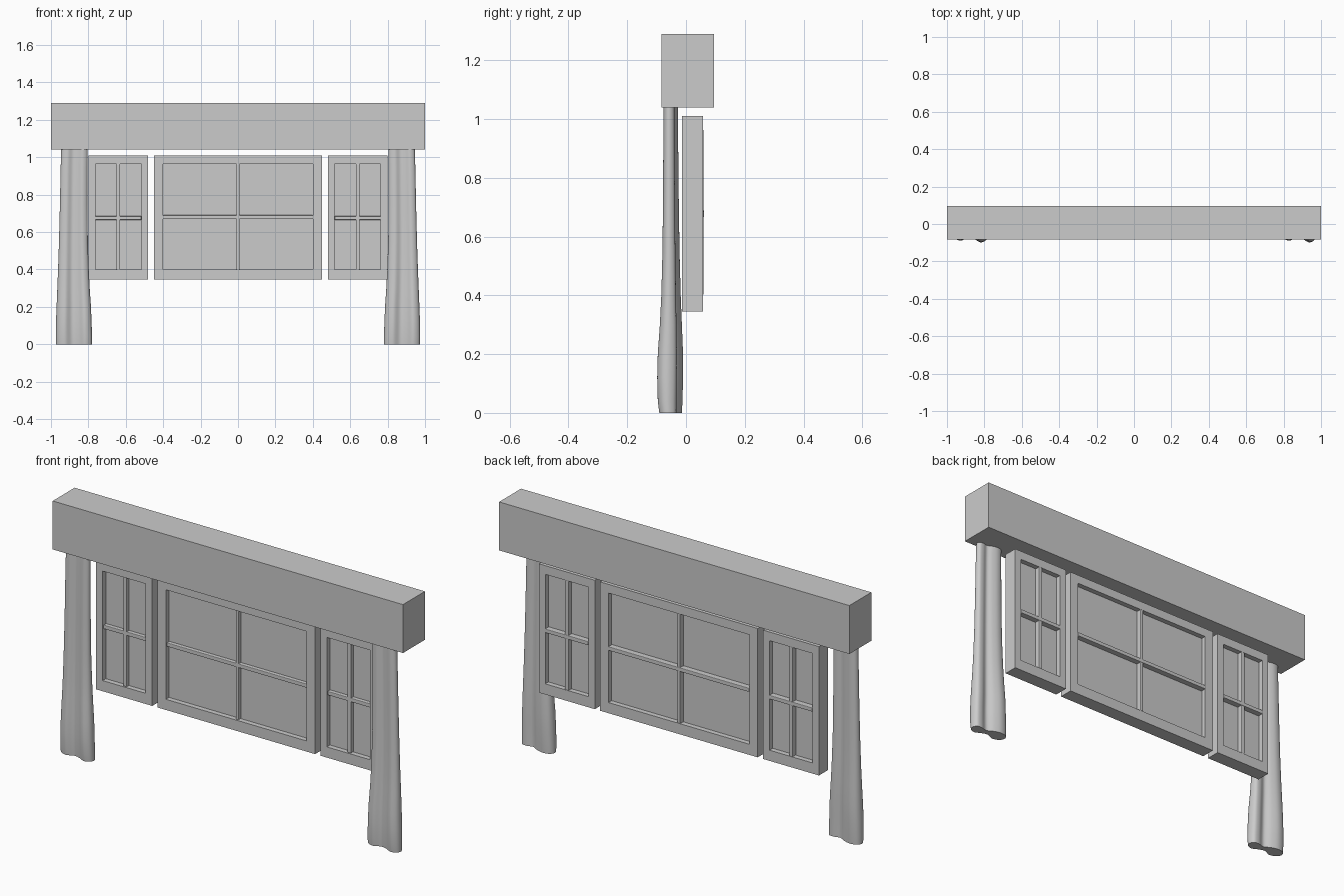
import bpy, bmesh
from mathutils import Vector

if "Cube" in bpy.data.objects:
    bpy.data.objects.remove(bpy.data.objects["Cube"])


def make_object(name, bm, smooth=False):
    bmesh.ops.recalc_face_normals(bm, faces=bm.faces)
    mesh = bpy.data.meshes.new(name)
    bm.to_mesh(mesh)
    bm.free()
    ob = bpy.data.objects.new(name, mesh)
    bpy.context.collection.objects.link(ob)
    if smooth:
        bpy.context.view_layer.objects.active = ob
        ob.select_set(True)
        bpy.ops.object.shade_smooth_by_angle()
        ob.select_set(False)
    return ob


def box(name, x0, x1, y0, y1, z0, z1, bevel=0):
    bm = bmesh.new()
    bmesh.ops.create_cube(bm, size=1)
    for v in bm.verts:
        v.co = Vector(((x0 + x1) / 2 + v.co.x * (x1 - x0),
                       (y0 + y1) / 2 + v.co.y * (y1 - y0),
                       (z0 + z1) / 2 + v.co.z * (z1 - z0)))
    ob = make_object(name, bm)
    if bevel:
        mod = ob.modifiers.new("Bevel", "BEVEL")
        mod.width = bevel
        mod.segments = 2
    return ob


def frame(name, outer, inner, y0, y1):
    # rectangular frame with an opening: front and back faces plus both rims
    bm = bmesh.new()
    loops = []
    for x0, x1, z0, z1 in (outer, inner):
        for y in (y0, y1):
            loops.append([bm.verts.new((x, y, z)) for x, z in
                          ((x0, z0), (x1, z0), (x1, z1), (x0, z1))])
    of, ob_, inf, inb = loops
    for a, b in ((of, inf), (inf, inb), (inb, ob_), (ob_, of)):
        for i in range(4):
            j = (i + 1) % 4
            bm.faces.new((a[i], a[j], b[j], b[i]))
    return make_object(name, bm)


def catmull(p, steps):
    # smooth closed curve through the points
    out, n = [], len(p)
    for i in range(n):
        a, b, c, d = (Vector(p[(i + k) % n]) for k in (-1, 0, 1, 2))
        for s in range(steps):
            t = s / steps
            out.append(0.5 * (2 * b + (c - a) * t + (2 * a - 5 * b + 4 * c - d) * t * t
                              + (3 * b - a - 3 * c + d) * t ** 3))
    return out


def window(name, cx, half, inner_half, bar, bar_z):
    z0, z1, i0, i1 = 0.345, 1.01, 0.40, 0.965
    frame(name + "_frame", (cx - half, cx + half, z0, z1),
          (cx - inner_half, cx + inner_half, i0, i1), -0.014, 0.058)
    box(name + "_pane", cx - inner_half, cx + inner_half, 0.012, 0.032, i0, i1)
    box(name + "_upright_bar", cx - bar, cx + bar, -0.008, 0.059, i0, i1, 0.003)
    box(name + "_cross_bar", cx - inner_half, cx + inner_half, -0.008, 0.061,
        bar_z - 0.01, bar_z + 0.01, 0.003)


# fold profile of a gathered curtain, u across and v front (-1) to back (1)
FOLDS = [(-1, 0.2), (-0.88, -0.45), (-0.5, -0.8), (-0.1, -0.4), (0.25, -0.6),
         (0.6, -1), (0.9, -0.75), (1, -0.2), (0.88, 0.4), (0.6, 0.5),
         (0.25, 0.3), (-0.1, 0.75), (-0.5, 1), (-0.86, 0.8)]

# height, outer edge, inner edge, front, back
RINGS = [(0.0, 0.973, 0.780, -0.091, -0.014), (0.04, 0.974, 0.780, -0.096, -0.012),
         (0.12, 0.973, 0.783, -0.098, -0.010), (0.20, 0.970, 0.786, -0.096, -0.010),
         (0.30, 0.966, 0.793, -0.089, -0.014), (0.40, 0.962, 0.798, -0.084, -0.018),
         (0.55, 0.957, 0.803, -0.080, -0.022), (0.75, 0.952, 0.805, -0.078, -0.025),
         (0.95, 0.948, 0.805, -0.077, -0.027), (1.05, 0.945, 0.804, -0.076, -0.028)]


def curtain(name, side):
    bm = bmesh.new()
    section = catmull(FOLDS, 5)
    rings = []
    for z, outer, inner, front, back in RINGS:
        cx, hw = side * (outer + inner) / 2, (outer - inner) / 2
        cy, hd = (front + back) / 2, (back - front) / 2
        rings.append([bm.verts.new((cx + hw * p.x, cy + hd * p.y, z)) for p in section])
    n = len(section)
    for a, b in zip(rings, rings[1:]):
        for i in range(n):
            j = (i + 1) % n
            bm.faces.new((a[i], a[j], b[j], b[i]))
    bm.faces.new(rings[0])
    bm.faces.new(rings[-1])
    make_object(name, bm, smooth=True)


# box pelmet over the whole width
box("pelmet", -1, 1, -0.083, 0.096, 1.04, 1.29)

# wide middle window and two narrow side windows
window("middle_window", 0, 0.45, 0.402, 0.008, 0.68)
for side, label in ((-1, "left"), (1, "right")):
    window(label + "_window", side * 0.64, 0.16, 0.123, 0.01, 0.675)
    curtain(label + "_curtain", side)
